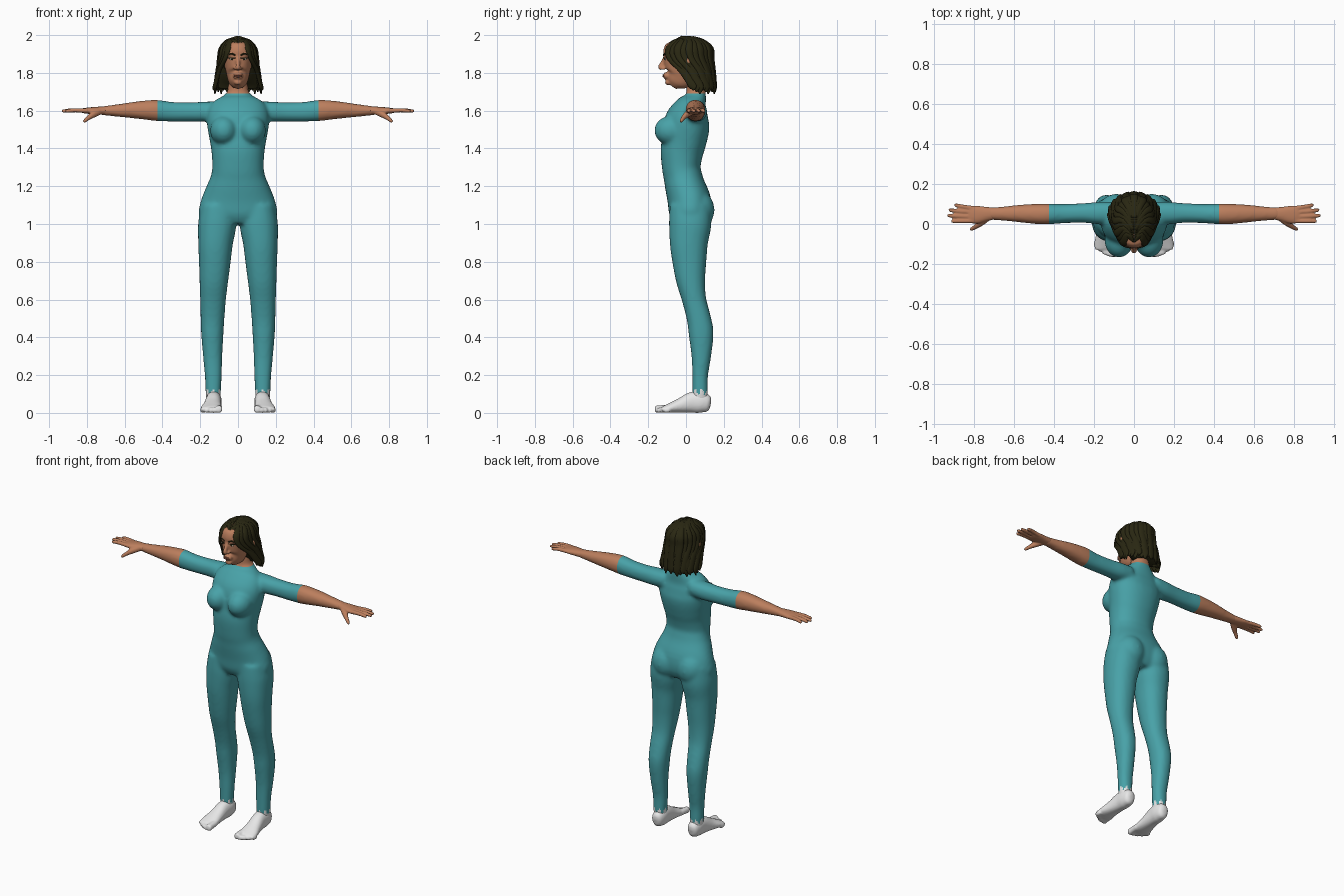
import bpy, bmesh, math
from mathutils import Vector, Matrix
from mathutils.bvhtree import BVHTree

if "Cube" in bpy.data.objects:
    bpy.data.objects.remove(bpy.data.objects["Cube"], do_unlink=True)


def material(name, rgb):
    m = bpy.data.materials.new(name)
    m.use_nodes = True
    m.diffuse_color = (*rgb, 1)
    bsdf = m.node_tree.nodes["Principled BSDF"]
    bsdf.inputs["Base Color"].default_value = (*rgb, 1)
    bsdf.inputs["Roughness"].default_value = 0.7
    return m


TEAL = material("teal_fabric", (0.065, 0.36, 0.39))
SKIN = material("tan_skin", (0.50, 0.21, 0.11))
WHITE = material("white_sock", (0.8, 0.8, 0.8))
HAIR = material("dark_brown_hair", (0.022, 0.02, 0.006))
LIPS = material("lip_brown", (0.30, 0.10, 0.06))
EYE = material("eye_white", (0.55, 0.48, 0.40))


def catmull(a, b, c, d, t):
    return 0.5 * (2 * b + (c - a) * t + (2 * a - 5 * b + 4 * c - d) * t * t
                  + (3 * b - a - 3 * c + d) * t ** 3)


def tube(bm, rows, up, sides=24, power=2.2, steps=4):
    """Smooth closed loft through rows of (x, y, z, side radius, up radius)."""
    pts, last = [], len(rows) - 1
    for i in range(last):
        quad = [rows[max(0, min(last, i + k))] for k in (-1, 0, 1, 2)]
        for j in range(steps):
            pts.append([catmull(*q, j / steps) for q in zip(*quad)])
    pts.append(list(rows[-1]))
    up, rings = Vector(up), []
    for i, p in enumerate(pts):
        nxt, prv = pts[min(i + 1, len(pts) - 1)], pts[max(i - 1, 0)]
        tangent = (Vector(nxt[:3]) - Vector(prv[:3])).normalized()
        side = tangent.cross(up).normalized()
        top = side.cross(tangent)
        ring = []
        for k in range(sides):
            a = math.tau * k / sides
            c, s = math.cos(a), math.sin(a)
            u = math.copysign(abs(c) ** (2 / power), c) * max(p[3], 0.001)
            v = math.copysign(abs(s) ** (2 / power), s) * max(p[4], 0.001)
            ring.append(bm.verts.new(Vector(p[:3]) + side * u + top * v))
        rings.append(ring)
    for a, b in zip(rings, rings[1:]):
        for k in range(sides):
            n = (k + 1) % sides
            bm.faces.new((a[k], a[n], b[n], b[k]))
    bm.faces.new(rings[0][::-1])
    bm.faces.new(rings[-1])


def ball(bm, centre, radii, turn=0):
    mat = Matrix.Translation(centre) @ Matrix.Rotation(turn, 4, 'Y') @ Matrix.Diagonal((*radii, 1))
    bmesh.ops.create_uvsphere(bm, u_segments=24, v_segments=14, radius=1, matrix=mat)


def build(name, bm, mats, voxel=0, smooth=0, mirror=False):
    bmesh.ops.recalc_face_normals(bm, faces=bm.faces)
    mesh = bpy.data.meshes.new(name)
    bm.to_mesh(mesh)
    bm.free()
    ob = bpy.data.objects.new(name, mesh)
    bpy.context.collection.objects.link(ob)
    if voxel:
        mod = ob.modifiers.new("blend", 'REMESH')
        mod.mode, mod.voxel_size = 'VOXEL', voxel
    if smooth:
        mod = ob.modifiers.new("soften", 'SMOOTH')
        mod.factor, mod.iterations = 0.5, smooth
    if mirror:
        ob.modifiers.new("mirror", 'MIRROR').use_mirror_merge = False
    if ob.modifiers:
        bpy.context.view_layer.update()
        dg = bpy.context.evaluated_depsgraph_get()
        ob.data = bpy.data.meshes.new_from_object(ob.evaluated_get(dg))
        ob.modifiers.clear()
    ob.data.materials.clear()
    for m in mats:
        ob.data.materials.append(m)
    for p in ob.data.polygons:
        p.use_smooth = True
        p.material_index = 0
    return ob


# Body: torso, legs and arms blended into one skin
bm = bmesh.new()
torso = [(1.76, .05, .052, .05), (1.72, .052, .053, .05), (1.69, .053, .064, .052),
         (1.66, .048, .105, .06), (1.62, .03, .15, .088), (1.56, .01, .165, .116),
         (1.50, 0, .160, .122), (1.44, -.01, .149, .118), (1.38, -.022, .140, .113),
         (1.30, -.025, .136, .102), (1.25, -.016, .145, .102), (1.20, -.005, .166, .106),
         (1.12, .018, .197, .115), (1.05, .022, .205, .11), (1.0, .022, .14, .085)]
tube(bm, [(0, y, z, w, d) for z, y, w, d in torso], (0, 1, 0), 40)
leg = [(.105, .022, 1.10, .09, .108), (.110, .022, 1.0, .101, .112), (.119, .015, .9, .092, .101),
       (.123, .018, .8, .084, .09), (.128, .025, .7, .076, .077), (.132, .043, .6, .068, .064),
       (.135, .068, .5, .063, .064), (.136, .080, .42, .059, .066), (.134, .081, .3, .051, .052),
       (.131, .075, .2, .045, .042), (.131, .075, .12, .041, .041), (.13, .075, .06, .038, .04)]
arm = [(.09, .06, 1.6, .05, .05), (.17, .055, 1.595, .056, .053), (.25, .055, 1.593, .049, .051),
       (.35, .052, 1.594, .048, .052), (.43, .05, 1.601, .052, .056), (.48, .05, 1.603, .051, .052),
       (.55, .052, 1.603, .046, .044), (.63, .052, 1.601, .038, .034),
       (.70, .052, 1.6, .032, .026), (.73, .052, 1.6, .031, .022)]
for s in (1, -1):
    tube(bm, [(s * r[0], *r[1:]) for r in leg], (0, 1, 0), 28)
    tube(bm, [(s * r[0], *r[1:]) for r in arm], (0, 0, 1), 28)
    ball(bm, (s * .075, -.078, 1.495), (.073, .09, .078))
    ball(bm, (s * .088, .058, 1.075), (.095, .093, .105))
body = build("body", bm, [TEAL, SKIN, WHITE], voxel=.01, smooth=8)

# Clean cuts at the sleeves and collar, then colour by region
SLEEVE, COLLAR = .425, 1.69
bm = bmesh.new()
bm.from_mesh(body.data)
for co, no in (((SLEEVE, 0, 0), (1, 0, 0)), ((-SLEEVE, 0, 0), (1, 0, 0)), ((0, 0, COLLAR), (0, 0, 1))):
    bmesh.ops.bisect_plane(bm, geom=bm.verts[:] + bm.edges[:] + bm.faces[:], plane_co=co, plane_no=no)
for f in bm.faces:
    c = f.calc_center_median()
    around = math.atan2(c.y - .075, abs(c.x) - .131)
    if abs(c.x) > SLEEVE or c.z > COLLAR:
        f.material_index = 1
    elif c.z < .11 + .016 * math.sin(around * 7):
        f.material_index = 2
bm.to_mesh(body.data)
bm.free()

# Hands
bm = bmesh.new()
tube(bm, [(.70, .052, 1.6, .03, .022), (.74, .05, 1.6, .036, .021), (.78, .047, 1.6, .044, .018),
          (.815, .047, 1.6, .044, .014), (.83, .047, 1.6, .038, .01)], (0, 0, 1))
for y0, y1, tip in ((.079, .094, .898), (.058, .069, .926), (.037, .042, .932), (.015, .014, .914)):
    mid = (.81 + tip) / 2
    tube(bm, [(.80, y0, 1.6, .011, .012), (mid, (y0 + y1) / 2, 1.602, .0105, .011),
              (tip - .008, y1, 1.598, .009, .009), (tip, y1, 1.597, .004, .004)], (0, 0, 1), 12)
tube(bm, [(.735, .03, 1.595, .018, .018), (.765, .005, 1.58, .016, .017), (.79, -.013, 1.563, .012, .012),
          (.812, -.026, 1.545, .009, .009), (.818, -.03, 1.54, .004, .004)], (0, 0, 1), 12)
build("hands", bm, [SKIN], voxel=.005, smooth=2, mirror=True)

# Feet with toes
bm = bmesh.new()
tube(bm, [(.128, .13, .042, .012, .02), (.128, .118, .045, .032, .042), (.128, .08, .056, .042, .056),
          (.13, .03, .055, .042, .055), (.135, -.03, .039, .047, .039), (.14, -.08, .027, .055, .027),
          (.143, -.115, .02, .055, .018), (.143, -.125, .018, .05, .014)], (0, 0, 1))
for i in range(5):
    x, tip, r = .102 + .021 * i, -.165 + .003 * i * i, .019 if i == 0 else .0135
    tube(bm, [(x, -.09, r + .006, r, r), (x, tip + .03, r + .003, r, r),
              (x, tip + .006, r, r, r), (x, tip, r, r * .4, r * .4)], (0, 0, 1), 12)
for v in bm.verts:
    v.co.z = max(v.co.z, 0)
build("feet", bm, [WHITE], voxel=.006, smooth=3, mirror=True)

# Head with nose, brow and ears
bm = bmesh.new()
skull = [(1.73, -.075, .018, .026), (1.75, -.06, .042, .05), (1.78, -.034, .057, .08),
         (1.82, -.02, .067, .098), (1.87, -.01, .075, .11), (1.91, -.005, .078, .115),
         (1.95, 0, .068, .1), (1.975, 0, .042, .06), (1.985, 0, .01, .015)]
tube(bm, [(0, y, z, w, d) for z, y, w, d in skull], (0, 1, 0), 32, 2.3)
tube(bm, [(0, -.108, 1.895, .008, .008), (0, -.122, 1.86, .009, .01), (0, -.134, 1.832, .013, .014),
          (0, -.128, 1.818, .012, .008)], (0, 1, 0), 16)
ball(bm, (0, -.102, 1.785), (.028, .02, .02))
ball(bm, (0, -.092, 1.75), (.022, .02, .016))
for s in (1, -1):
    ball(bm, (s * .015, -.119, 1.823), (.009, .011, .008))
    ball(bm, (s * .034, -.092, 1.897), (.03, .024, .01))
    ball(bm, (s * .092, .012, 1.855), (.02, .016, .03), s * .2)
head = build("head", bm, [SKIN], voxel=.006, smooth=4)

# Facial details laid on the head surface
bm = bmesh.new()
bm.from_mesh(head.data)
tree = BVHTree.FromBMesh(bm)
bm.free()


def on_face(x, z, lift=0.0):
    hit = tree.ray_cast(Vector((x, -1, z)), Vector((0, 1, 0)))[0]
    return Vector((x, (hit.y if hit else -.1) - lift, z))


bm = bmesh.new()
for s in (1, -1):
    ball(bm, on_face(s * .032, 1.873), (.014, .004, .006))
build("eyes", bm, [EYE])
bm = bmesh.new()
for s in (1, -1):
    ball(bm, on_face(s * .031, 1.873, .002), (.006, .004, .006))
    for r, z, h in ((.0026, 1.880, 0), (.0042, 1.897, .006)):
        lash = [(x, z + h * k) for x, k in ((.014, -.6), (.026, .4), (.038, .9), (.05, 0))]
        tube(bm, [(*on_face(s * x, zz, .001), r, r) for x, zz in lash], (0, 1, 0), 8)
build("irises_and_brows", bm, [HAIR])
bm = bmesh.new()
for z, h in ((1.789, .0035), (1.781, .0045)):
    ball(bm, on_face(0, z), (.022, .005, h))
build("lips", bm, [LIPS])

# Hair: an inner cap, a back curtain and overlapping locks from a centre parting
bm = bmesh.new()
ball(bm, (0, .022, 1.885), (.094, .112, .101))
tube(bm, [(0, .04, 1.90, .09, .09), (0, .062, 1.82, .1, .082), (0, .088, 1.76, .108, .062),
          (0, .098, 1.725, .11, .05)], (0, 1, 0), 32)
# Levels: height, centre y, width, depth, angle of the foremost lock
LEVELS = [(1.968, .01, .056, .08, 38), (1.93, .01, .09, .125, 36), (1.88, .012, .098, .127, 43),
          (1.82, .028, .106, .118, 64), (1.765, .038, .116, .113, 78), (1.725, .045, .124, .11, 86)]
COUNT = 11
for s in (1, -1):
    for i in range(COUNT):
        t = i / (COUNT - 1)
        puff = .004 * (i % 2)
        rows = [(s * .004, -.088 + .12 * t, 1.952 + .036 * min(1, 2 * t), .012, .008)]
        for z, cy, w, d, first in LEVELS:
            a = math.radians(first + (180 - first) * t)
            thick = .011 if z > 1.75 else .009
            rows.append((s * (w - puff) * math.sin(a), cy - (d - puff) * math.cos(a), z,
                         .021 if z < 1.95 else .016, thick))
        x, y, z = rows[-1][:3]
        rows.append((x * 1.02, y, 1.708 - .01 * (i % 3), .003, .003))
        a = math.radians(50 + 130 * t)
        tube(bm, rows, (s * math.sin(a), -math.cos(a), 1), 12)
build("hair", bm, [HAIR])
